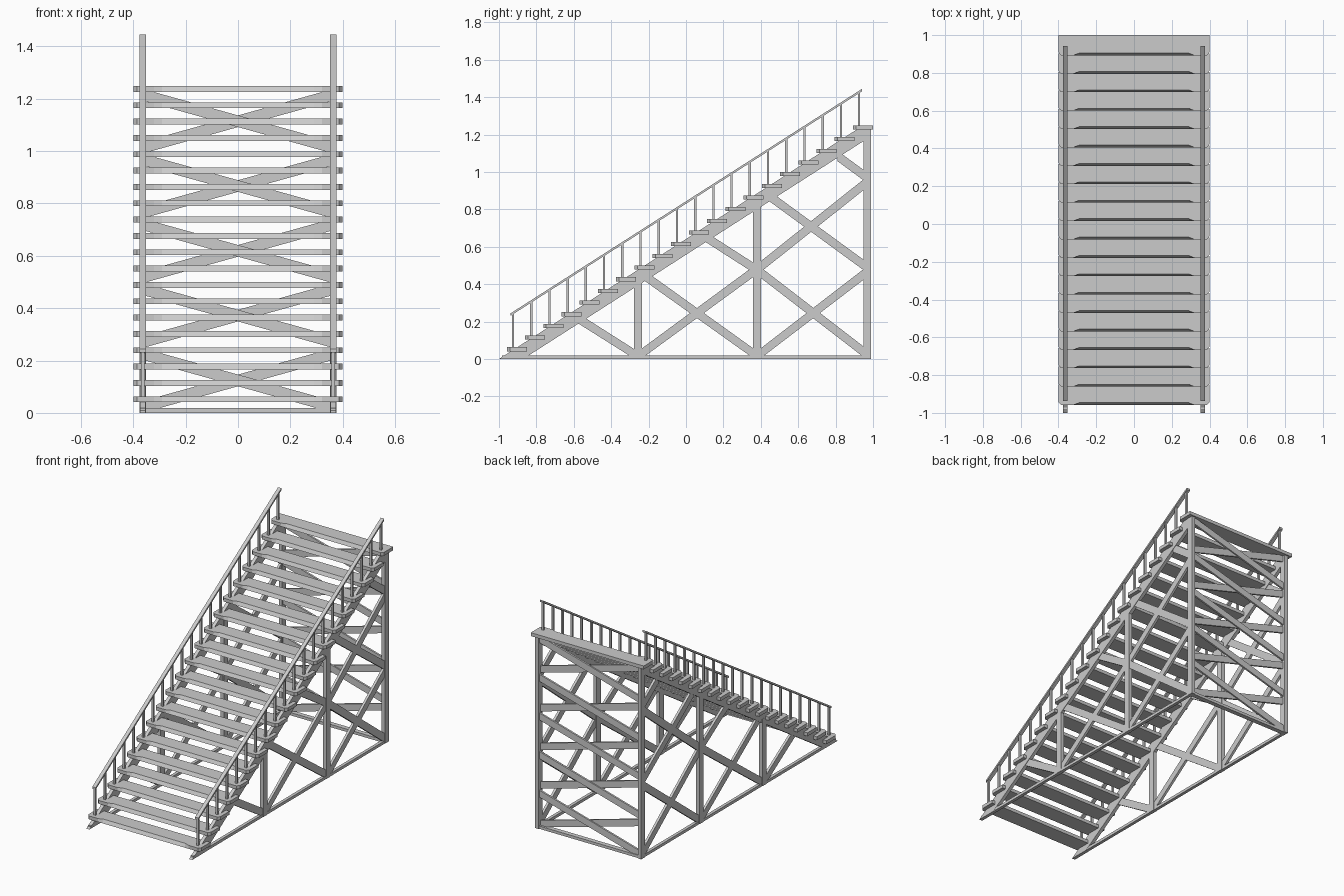
import bpy, bmesh

if "Cube" in bpy.data.objects:
    bpy.data.objects.remove(bpy.data.objects["Cube"])

N, RISE, RUN = 20, 0.0624, 0.0974
SX = 0.364  # side frame offset from centre


def prism(name, pts, place, a, b):
    """Extrude a 2D outline between a and b; place(u, v, depth) gives 3D."""
    bm = bmesh.new()
    lo = [bm.verts.new(place(u, v, a)) for u, v in pts]
    hi = [bm.verts.new(place(u, v, b)) for u, v in pts]
    bm.faces.new(lo)
    bm.faces.new(hi[::-1])
    n = len(pts)
    for i in range(n):
        j = (i + 1) % n
        bm.faces.new((lo[i], hi[i], hi[j], lo[j]))
    bmesh.ops.recalc_face_normals(bm, faces=bm.faces)
    me = bpy.data.meshes.new(name)
    bm.to_mesh(me)
    bm.free()
    ob = bpy.data.objects.new(name, me)
    bpy.context.collection.objects.link(ob)
    return ob


def side(name, pts, s, width):
    return prism(name, pts, lambda u, v, d: (d, u, v), s * SX - width / 2, s * SX + width / 2)


def bar(u0, v0, u1, v1, w):
    """Sloped bar outline with upright cut ends."""
    h = w / 2 * (1 + ((v1 - v0) / (u1 - u0)) ** 2) ** 0.5
    return [(u0, max(0, v0 - h)), (u1, max(0, v1 - h)), (u1, v1 + h), (u0, v0 + h)]


def rect(u0, u1, v0, v1):
    return [(u0, v0), (u1, v0), (u1, v1), (u0, v1)]


# treads with clipped front corners and a worn front edge
for i in range(N):
    f, z = -0.958 + RUN * i, 0.052 + RISE * i
    outline = [(-0.4, f + 0.107), (-0.4, f + 0.016), (-0.386, f), (-0.32, f), (-0.29, f),
               (0.29, f), (0.32, f), (0.386, f), (0.4, f + 0.016), (0.4, f + 0.107)]
    tread = prism("tread", outline, lambda u, v, d: (u, v, d), z - 0.011, z + 0.011)
    for k in (4, 5):
        tread.data.vertices[len(outline) + k].co.y += 0.012

braces = [(-0.59, 0.225, -0.275, 0.025), (-0.24, 0.025, 0.365, 0.47), (-0.235, 0.455, 0.365, 0.025),
          (0.10, 0.655, 0.365, 0.485), (0.395, 0.025, 0.96, 0.46), (0.395, 0.465, 0.96, 0.03),
          (0.395, 0.49, 0.96, 0.94), (0.44, 0.875, 0.96, 0.495), (0.81, 1.085, 0.96, 0.975)]
posts = [(-0.279, -0.236, 0.43), (0.359, 0.401, 0.84), (0.95, 0.99, 1.228)]

for s in (-1, 1):
    # sloping stringer and base beam
    side("stringer", [(-1, 0), (-0.87, 0), (0.97, 1.178), (0.97, 1.226), (0.912, 1.226)], s, 0.022)
    side("base_beam", rect(-0.985, 0.985, 0, 0.018), s, 0.02)
    # upright posts
    for y0, y1, top in posts:
        side("support_post", rect(y0, y1, 0, top), s, 0.024)
    # side bracing
    for br in braces:
        side("side_brace", bar(*br, 0.045), s, 0.016)
    # handrail and balusters
    side("handrail", bar(-0.937, 0.238, 0.942, 1.438, 0.011), s, 0.024)
    for i in range(N):
        y = -0.925 + RUN * i
        z = 0.06 + RISE * i
        side("baluster", rect(y - 0.006, y + 0.006, z, 0.244 + 0.6386 * RUN * i), s, 0.013)

# crossed bracing and sill on the tall back side
back = lambda u, v, d: (u, d, v)
prism("back_sill", rect(-SX, SX, 0, 0.018), back, 0.955, 0.985)
for k in range(5):
    c = 0.124 + 0.2475 * k
    for s in (-1, 1):
        prism("back_brace", bar(-0.36, c - s * 0.1, 0.36, c + s * 0.1, 0.043), back,
              0.970 + s * 0.004 - 0.006, 0.970 + s * 0.004 + 0.006)
